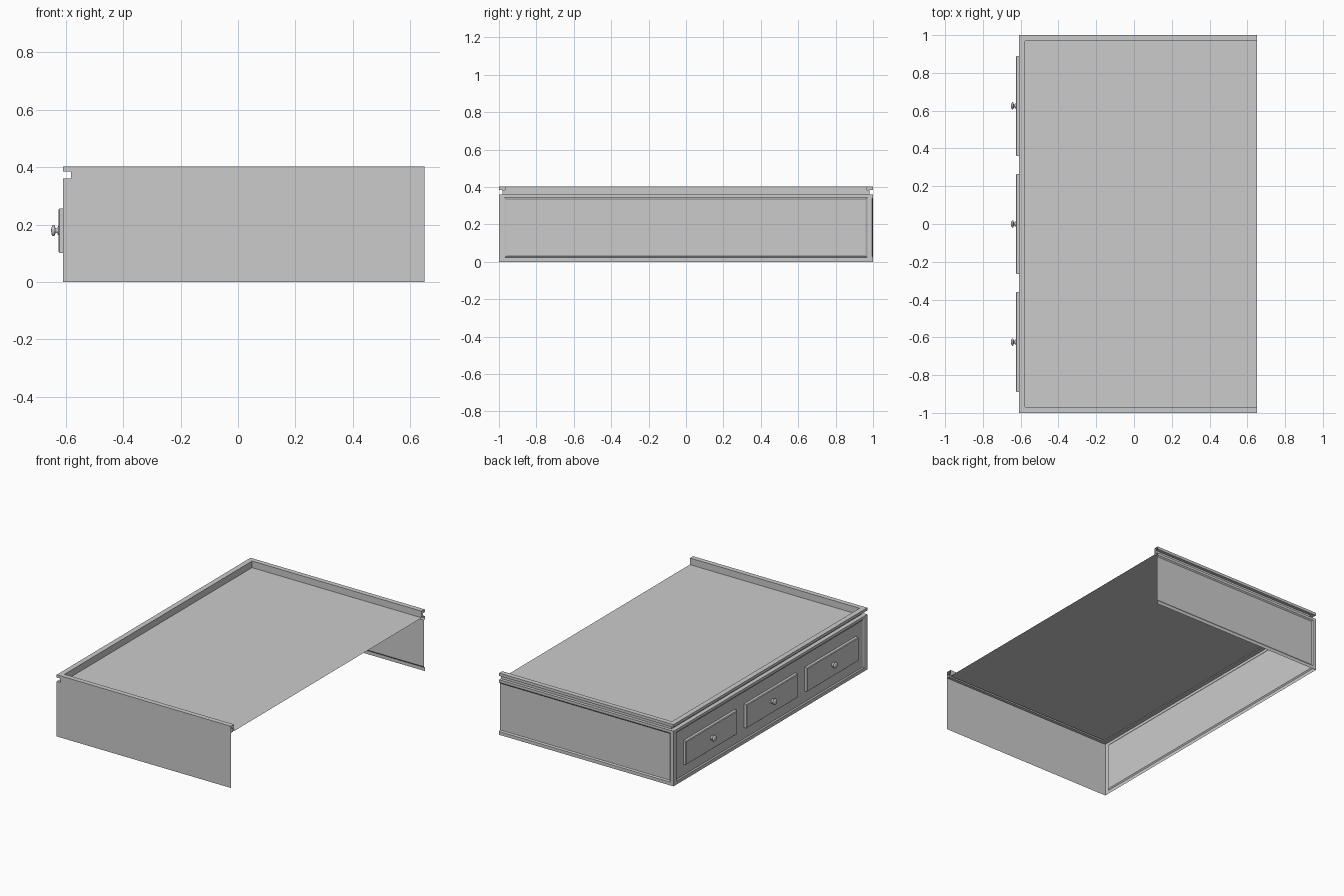
import bpy, bmesh, math
from mathutils import Vector, Matrix

if "Cube" in bpy.data.objects:
    bpy.data.objects.remove(bpy.data.objects["Cube"])

XL, XR, Y = -0.61, 0.65, 1.0      # closed side, open side, half length
GROOVE_Z, LIP_Z, TOP_Z = 0.36, 0.385, 0.403


def finish(name, bm):
    bmesh.ops.remove_doubles(bm, verts=bm.verts, dist=1e-5)
    bmesh.ops.recalc_face_normals(bm, faces=bm.faces)
    me = bpy.data.meshes.new(name)
    bm.to_mesh(me)
    bm.free()
    ob = bpy.data.objects.new(name, me)
    bpy.context.collection.objects.link(ob)
    return ob


def polygon(name, pts):
    bm = bmesh.new()
    bm.faces.new([bm.verts.new(p) for p in pts])
    return finish(name, bm)


def recessed_panel(name, rings, place):
    """Nested rectangles (u0, u1, v0, v1, depth), joined as frame, bevel and centre."""
    bm = bmesh.new()
    loops = []
    for u0, u1, v0, v1, d in rings:
        corners = [(u0, v0), (u1, v0), (u1, v1), (u0, v1)]
        loops.append([bm.verts.new(place(u, v, d)) for u, v in corners])
    open_end = rings[0][1] == rings[-1][1]
    for a, b in zip(loops, loops[1:]):
        for i in range(4):
            if open_end and i == 1:
                continue
            j = (i + 1) % 4
            bm.faces.new((a[i], a[j], b[j], b[i]))
    bm.faces.new(loops[-1])
    return finish(name, bm)


# Mattress rim: grooved profile (inset x, inset y, z) swept round three sides
profile = [(0.034, 0.032, GROOVE_Z), (0.034, 0.032, TOP_Z), (0, 0, TOP_Z), (0, 0, LIP_Z),
           (0.028, 0.02, LIP_Z), (0.028, 0.02, GROOVE_Z), (0, 0, GROOVE_Z)]
bm = bmesh.new()
rows = []
for dx, dy, z in profile:
    path = [(XR, -Y + dy), (XL + dx, -Y + dy), (XL + dx, Y - dy), (XR, Y - dy)]
    rows.append([bm.verts.new((x, y, z)) for x, y in path])
for a, b in zip(rows, rows[1:]):
    for i in range(3):
        bm.faces.new((a[i], a[i + 1], b[i + 1], b[i]))
finish("mattress_rim", bm)

# Mattress platform
px, py = XL + 0.034, Y - 0.032
polygon("platform", [(px, -py, GROOVE_Z), (XR, -py, GROOVE_Z),
                     (XR, py, GROOVE_Z), (px, py, GROOVE_Z)])

# Flat end panel, notched where the groove runs out
polygon("flat_end_panel", [(x, -Y, z) for x, z in [
    (XL, 0), (XR, 0), (XR, LIP_Z), (XL + 0.028, LIP_Z),
    (XL + 0.028, GROOVE_Z), (XL, GROOVE_Z)]])

# Drawer side and framed end panel, both with a shallow recess
DEPTH = 0.006
recessed_panel("drawer_side_panel",
               [(-Y, Y, 0, GROOVE_Z, 0), (-0.97, 0.97, 0.022, 0.343, 0),
                (-0.96, 0.96, 0.03, 0.335, DEPTH)],
               lambda u, v, d: (XL + d, u, v))
recessed_panel("framed_end_panel",
               [(XL, XR, 0, GROOVE_Z, 0), (XL + 0.022, XR, 0.022, 0.343, 0),
                (XL + 0.03, XR, 0.03, 0.335, DEPTH)],
               lambda u, v, d: (u, Y - d, v))

# Drawer fronts and turned knobs
knob_profile = [(0.016, 0.0), (0.015, 0.002), (0.008, 0.005), (0.007, 0.009), (0.012, 0.012),
                (0.019, 0.015), (0.020, 0.018), (0.017, 0.022), (0.010, 0.025), (0.0, 0.026)]
FRONT_X, BACK_X, KNOB_Z = -0.625, XL + DEPTH, 0.179
for n, y in enumerate((-0.625, 0.0, 0.625), 1):
    bm = bmesh.new()
    size = Matrix.Diagonal((BACK_X - FRONT_X, 0.53, 0.155, 1))
    centre = Matrix.Translation(((FRONT_X + BACK_X) / 2, y, KNOB_Z))
    bmesh.ops.create_cube(bm, size=1, matrix=centre @ size)
    edges = [e for e in bm.edges if all(v.co.x < FRONT_X + 1e-4 for v in e.verts)]
    bmesh.ops.bevel(bm, geom=edges, offset=0.004, segments=1, affect='EDGES')
    finish(f"drawer_front_{n}", bm)

    bm = bmesh.new()
    verts = [bm.verts.new((FRONT_X - h, y, KNOB_Z + r)) for r, h in knob_profile]
    edges = [bm.edges.new(p) for p in zip(verts, verts[1:])]
    bmesh.ops.spin(bm, geom=verts + edges, cent=(FRONT_X, y, KNOB_Z), axis=(1, 0, 0),
                   angle=2 * math.pi, steps=20)
    knob = finish(f"drawer_knob_{n}", bm)
    for p in knob.data.polygons:
        p.use_smooth = True
